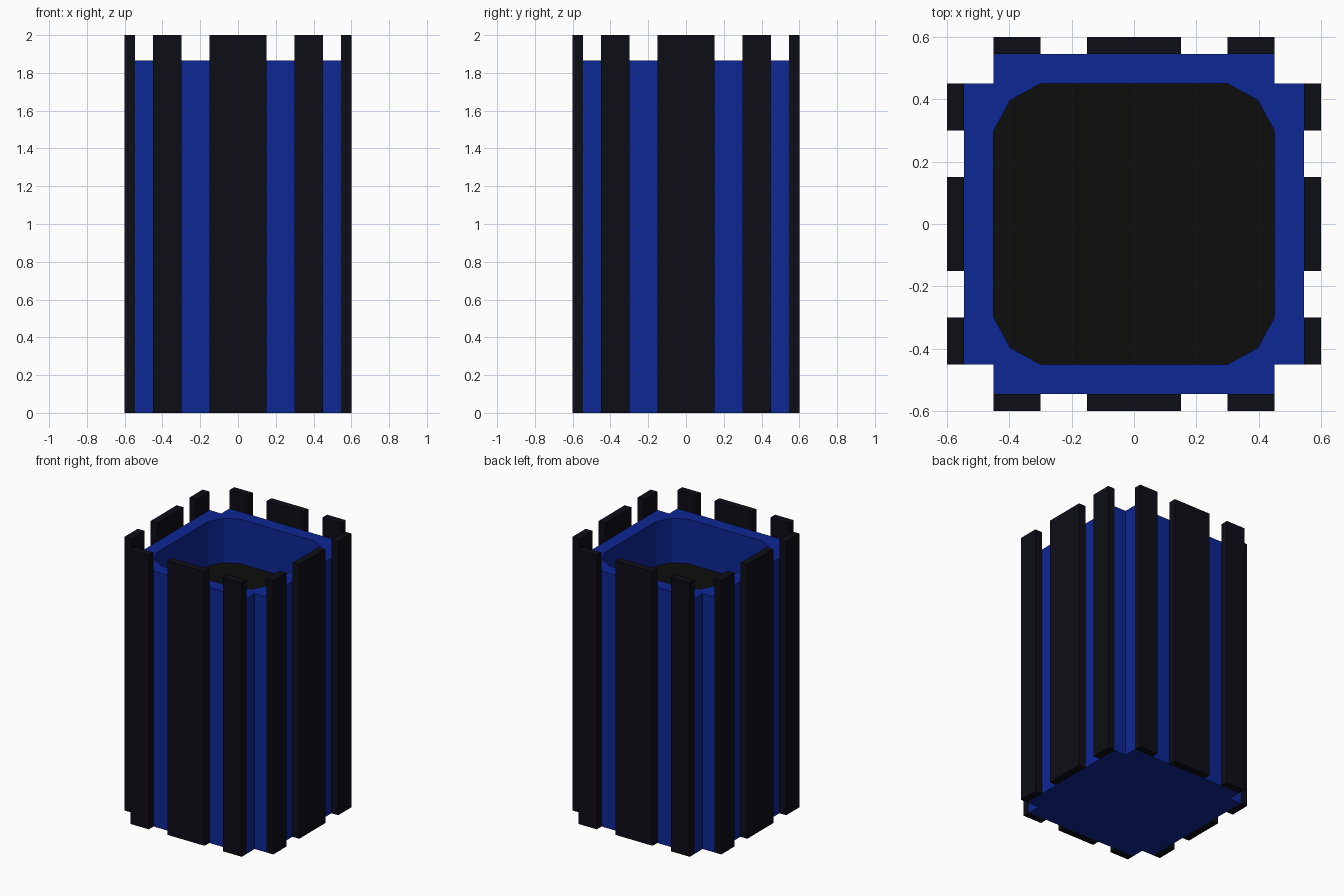
import bpy, bmesh
from mathutils import Matrix
from math import pi

if "Cube" in bpy.data.objects:
    bpy.data.objects.remove(bpy.data.objects["Cube"])

RIM_Z, SOIL_Z, SLAT_TOP = 1.865, 1.54, 2.0
INNER, OUTER, SLAT_OUT = 0.45, 0.545, 0.60


def material(name, rgb):
    m = bpy.data.materials.new(name)
    m.diffuse_color = (*rgb, 1)
    m.use_nodes = True
    m.node_tree.nodes["Principled BSDF"].inputs["Base Color"].default_value = m.diffuse_color
    return m


blue = material("blue_glaze", (0.004, 0.020, 0.30))
black = material("dark_slat", (0.004, 0.004, 0.008))
earth = material("dark_soil", (0.004, 0.004, 0.0035))


def finish(bm, name, mat):
    bmesh.ops.recalc_face_normals(bm, faces=bm.faces)
    me = bpy.data.meshes.new(name)
    bm.to_mesh(me)
    bm.free()
    me.materials.append(mat)
    ob = bpy.data.objects.new(name, me)
    bpy.context.collection.objects.link(ob)
    return ob


def four_fold(corner):
    """Repeat a corner outline (x, y) around the four quadrants."""
    pts = []
    for _ in range(4):
        pts += corner
        corner = [(-y, x) for x, y in corner]
    return pts


# Matching 12-sided outlines: notched outside, chamfered inside
outer = four_fold([(OUTER, INNER), (INNER, INNER), (INNER, OUTER)])
inner = four_fold([(INNER, 0.3), (0.397, 0.397), (0.3, INNER)])

# Planter body: outside wall, rim and inside wall down to the soil
bm = bmesh.new()
rings = [[bm.verts.new((x, y, z)) for x, y in outline]
         for outline, z in ((outer, 0), (outer, RIM_Z), (inner, RIM_Z), (inner, SOIL_Z))]
for a, b in zip(rings, rings[1:]):
    for i in range(12):
        j = (i + 1) % 12
        bm.faces.new((a[i], a[j], b[j], b[i]))
bm.faces.new(rings[0][::-1])
bed = bm.faces.new(rings[3])
bmesh.ops.recalc_face_normals(bm, faces=bm.faces)
bmesh.ops.delete(bm, geom=[bed], context='FACES_ONLY')  # soil closes this opening
me = bpy.data.meshes.new("planter_body")
bm.to_mesh(me)
bm.free()
me.materials.append(blue)
bpy.context.collection.objects.link(bpy.data.objects.new("planter_body", me))

# Soil surface
bm = bmesh.new()
bm.faces.new([bm.verts.new((x, y, SOIL_Z)) for x, y in inner])
finish(bm, "soil", earth)

# Three upright slats on each of the four sides
thick = SLAT_OUT - OUTER
for s, side in enumerate(("front", "right", "back", "left")):
    for cx, width, pos in ((-0.375, 0.15, "outer_a"), (0, 0.3, "centre"), (0.375, 0.15, "outer_b")):
        bm = bmesh.new()
        place = (Matrix.Rotation(s * pi / 2, 4, 'Z')
                 @ Matrix.Translation((cx, -(OUTER + thick / 2), SLAT_TOP / 2))
                 @ Matrix.Diagonal((width, thick, SLAT_TOP, 1)))
        bmesh.ops.create_cube(bm, size=1, matrix=place)
        finish(bm, f"{side}_slat_{pos}", black)
